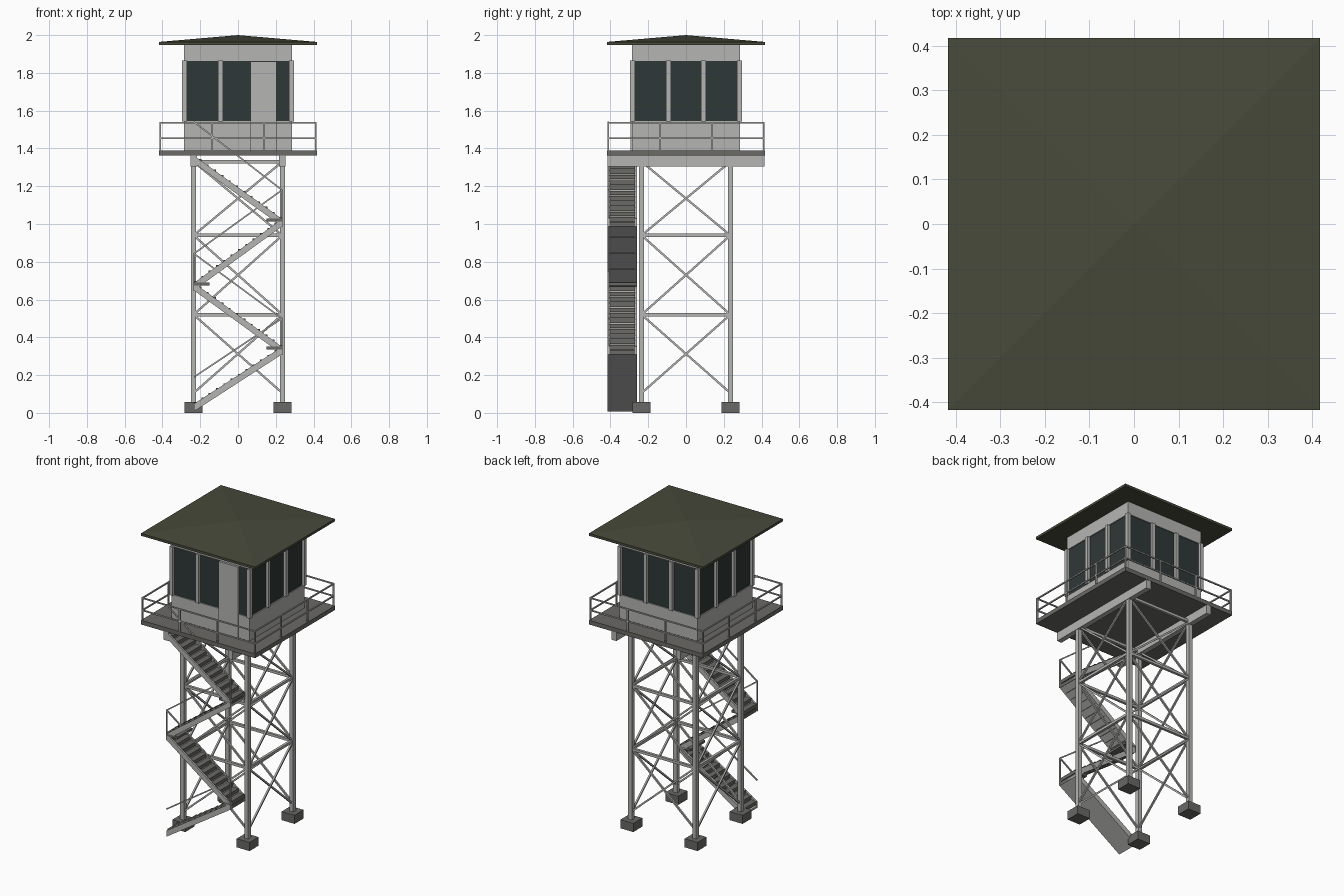
import bpy, bmesh, math
from mathutils import Vector, Matrix

if "Cube" in bpy.data.objects:
    bpy.data.objects.remove(bpy.data.objects["Cube"])


def material(name, rgb):
    m = bpy.data.materials.new(name)
    m.diffuse_color = (*rgb, 1)
    m.use_nodes = True
    m.node_tree.nodes["Principled BSDF"].inputs["Base Color"].default_value = m.diffuse_color
    return m


LIGHT = material("pale_grey_paint", (0.46, 0.46, 0.45))
DECK = material("dark_grey_planks", (0.145, 0.143, 0.13))
CONCRETE = material("concrete_grey", (0.14, 0.14, 0.135))
GLASS = material("dark_glass", (0.028, 0.04, 0.038))
ROOF = material("olive_roof", (0.064, 0.068, 0.044))


def add_box(bm, x0, x1, y0, y1, z0, z1):
    size = Matrix.Diagonal((x1 - x0, y1 - y0, z1 - z0, 1))
    mid = Matrix.Translation(((x0 + x1) / 2, (y0 + y1) / 2, (z0 + z1) / 2))
    bmesh.ops.create_cube(bm, size=1, matrix=mid @ size)


def add_bar(bm, a, b, t):
    """Square bar of thickness t from a to b."""
    a, b = Vector(a), Vector(b)
    d = b - a
    z = d.normalized()
    ref = Vector((0, 1, 0)) if abs(z.y) < 0.5 else Vector((1, 0, 0))
    x = ref.cross(z).normalized()
    rot = Matrix((x, z.cross(x), z)).transposed().to_4x4()
    mat = Matrix.Translation((a + b) / 2) @ rot @ Matrix.Diagonal((t, t, d.length, 1))
    bmesh.ops.create_cube(bm, size=1, matrix=mat)


def add_slope(bm, x0, z0, x1, z1, h, y0, y1):
    """Sloping slab with vertical ends; z0 and z1 are the underside heights."""
    prof = [(x0, z0), (x1, z1), (x1, z1 + h), (x0, z0 + h)]
    front = bm.faces.new([bm.verts.new((x, y0, z)) for x, z in prof])
    ext = bmesh.ops.extrude_face_region(bm, geom=[front])["geom"]
    verts = [v for v in ext if isinstance(v, bmesh.types.BMVert)]
    bmesh.ops.translate(bm, verts=verts, vec=(0, y1 - y0, 0))
    if front not in bm.faces[:]:
        return
    bm.faces.ensure_lookup_table()


def finish(name, bm, mat):
    bmesh.ops.recalc_face_normals(bm, faces=bm.faces[:])
    me = bpy.data.meshes.new(name)
    bm.to_mesh(me)
    bm.free()
    me.materials.append(mat)
    ob = bpy.data.objects.new(name, me)
    bpy.context.collection.objects.link(ob)
    return ob


def box(name, mat, *dims):
    bm = bmesh.new()
    add_box(bm, *dims)
    return finish(name, bm, mat)


L = 0.235                                   # leg centre offset
corners = [(sx, sy) for sx in (-1, 1) for sy in (-1, 1)]
turns = [Matrix.Rotation(math.pi / 2 * i, 3, 'Z') for i in range(4)]

# footings and legs
feet, legs = bmesh.new(), bmesh.new()
for sx, sy in corners:
    x, y = sx * L, sy * L
    add_box(feet, x - .047, x + .047, y - .047, y + .047, 0, .057)
    add_box(legs, x - .0135, x + .0135, y - .0135, y + .0135, .05, 1.362)
finish("footings", feet, CONCRETE)
finish("tower_legs", legs, LIGHT)

# horizontal girts and crossed bracing on all four sides
levels = [0.105, 0.52, 0.94, 1.33]
girts, braces = bmesh.new(), bmesh.new()
for r in turns:
    for z in levels[1:]:
        add_bar(girts, r @ Vector((-L, -L, z)), r @ Vector((L, -L, z)), .017)
    for lo, hi in zip(levels, levels[1:]):
        add_bar(braces, r @ Vector((-L, -L - .003, lo)), r @ Vector((L, -L - .003, hi)), .011)
        add_bar(braces, r @ Vector((-L, -L + .003, hi)), r @ Vector((L, -L + .003, lo)), .011)
finish("girts", girts, LIGHT)
finish("cross_braces", braces, LIGHT)

# deck beams and deck
beams = bmesh.new()
for s in (-1, 1):
    add_box(beams, s * L - .017, s * L + .017, -.416, .416, 1.305, 1.364)
finish("deck_beams", beams, LIGHT)
box("deck", DECK, -.417, .417, -.417, .417, 1.362, 1.39)

# deck railing
rail = bmesh.new()
R = .411
for r in turns:
    for x in (-R, -.138, .138):
        add_bar(rail, r @ Vector((x, -R, 1.385)), r @ Vector((x, -R, 1.54)), .009)
    for z in (1.455, 1.536):
        add_bar(rail, r @ Vector((-R, -R, z)), r @ Vector((R, -R, z)), .008)
finish("deck_railing", rail, LIGHT)

# stair flights zigzagging up the front
X, Y0, Y1, H = .233, -.415, -.26, .04
turn_z = [0.008, .31, .648, .987, 1.322]    # underside height at each turn
slabs, treads = bmesh.new(), bmesh.new()
STEPS = 12
for i in range(4):
    s = -1 if i % 2 == 0 else 1
    xa, xb, za, zb = s * X, -s * X, turn_z[i], turn_z[i + 1]
    add_slope(slabs, xa, za, xb, zb, .012, Y0, Y1)
    for y in (Y0, Y1 - .012):
        add_slope(slabs, xa, za, xb, zb, H, y, y + .012)
    for k in range(STEPS):
        t = (k + .5) / STEPS
        x, z = xa + (xb - xa) * t, za + (zb - za) * t + H - .005
        add_box(treads, x - X / STEPS, x + X / STEPS, Y0 + .011, Y1 - .011, z - .022, z)
finish("stair_flights", slabs, LIGHT)
finish("stair_treads", treads, DECK)

# landings at the turns
landings = bmesh.new()
for i in (1, 2, 3):
    s = 1 if i % 2 else -1
    xs = sorted((s * .15, s * X))
    add_box(landings, *xs, Y0, Y1, turn_z[i] + .026, turn_z[i] + .041)
finish("stair_landings", landings, DECK)

# stair handrail on the outer side
hand = bmesh.new()
rail_z = [.19, .5, .843, 1.18, 1.54]
for i in range(4):
    s = -1 if i % 2 == 0 else 1
    add_bar(hand, (s * X, -.411, rail_z[i]), (-s * X, -.411, rail_z[i + 1]), .008)
    if i:
        add_bar(hand, (s * X, -.411, turn_z[i]), (s * X, -.411, rail_z[i]), .008)
finish("stair_handrail", hand, LIGHT)

# cabin walls, glass, posts and door
W = .285
box("cabin_lower_wall", LIGHT, -W, W, -W, W, 1.388, 1.545)
box("cabin_glass", GLASS, -.278, .278, -.278, .278, 1.545, 1.863)
box("cabin_upper_wall", LIGHT, -W, W, -W, W, 1.863, 1.95)
posts = bmesh.new()
P = .283
for i, r in enumerate(turns):
    for x in (-P, -.093, .093):
        if i == 0 and x == .093:            # the door stands here on the front
            continue
        c = r @ Vector((x, -P, 0))
        add_box(posts, c.x - .0125, c.x + .0125, c.y - .0125, c.y + .0125, 1.543, 1.865)
finish("window_posts", posts, LIGHT)
box("door", LIGHT, .065, .205, -.294, -.27, 1.388, 1.86)

# low pyramid roof with a thin eave
bm = bmesh.new()
E = .417
add_box(bm, -E, E, -E, E, 1.948, 1.964)
top = max(bm.faces, key=lambda f: f.calc_center_median().z)
bmesh.ops.poke(bm, faces=[top])
bm.verts.ensure_lookup_table()
for v in bm.verts:
    if abs(v.co.x) < .01 and abs(v.co.y) < .01:
        v.co.z = 2.0
finish("roof", bm, ROOF)
